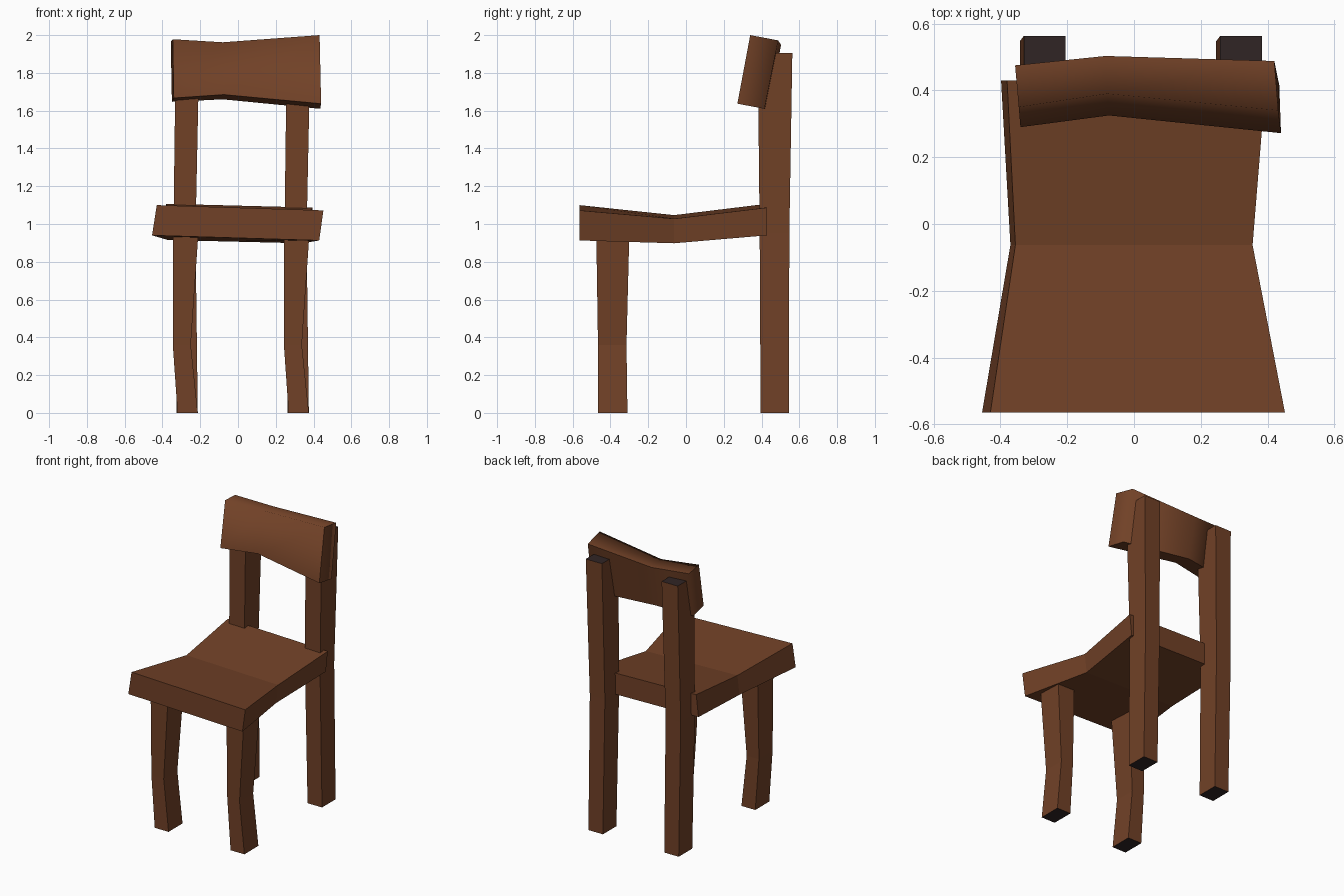
import bpy, bmesh, math
from mathutils import Vector

if "Cube" in bpy.data.objects:
    bpy.data.objects.remove(bpy.data.objects["Cube"])


def material(name, rgb):
    m = bpy.data.materials.new(name)
    m.diffuse_color = (*rgb, 1.0)
    m.use_nodes = True
    m.node_tree.nodes["Principled BSDF"].inputs["Base Color"].default_value = m.diffuse_color
    return m


WOOD = material("brown wood", (0.165, 0.053, 0.020))
END = material("dark end grain", (0.030, 0.018, 0.018))


def loft(name, rings, shift=0.0, dark_ends=False):
    """Skin a list of four-cornered rings and cap both ends."""
    bm = bmesh.new()
    loops = [[bm.verts.new(Vector(p) + Vector((shift, 0, 0))) for p in r] for r in rings]
    for a, b in zip(loops, loops[1:]):
        for i in range(4):
            j = (i + 1) % 4
            bm.faces.new((a[i], a[j], b[j], b[i]))
    for end in (loops[0], loops[-1]):
        cap = bm.faces.new(end)
        cap.material_index = 1 if dark_ends else 0
    bmesh.ops.recalc_face_normals(bm, faces=bm.faces[:])
    me = bpy.data.meshes.new(name)
    bm.to_mesh(me)
    bm.free()
    me.materials.append(WOOD)
    if dark_ends:
        me.materials.append(END)
    ob = bpy.data.objects.new(name, me)
    bpy.context.collection.objects.link(ob)
    return ob


def level(x0, x1, y0, y1, z):
    """Horizontal leg section."""
    return [(x0, y0, z), (x1, y0, z), (x1, y1, z), (x0, y1, z)]


# Legs: the right pair repeats the left pair, shifted sideways
front_leg = [
    level(-0.32, -0.213, -0.465, -0.31, 0.0),
    level(-0.345, -0.25, -0.466, -0.315, 0.36),
    level(-0.345, -0.21, -0.475, -0.30, 0.95),
]
back_leg = [
    level(-0.325, -0.213, 0.395, 0.545, 0.0),
    level(-0.342, -0.225, 0.39, 0.547, 0.95),
    level(-0.33, -0.205, 0.38, 0.563, 1.905),
]
for side, shift in (("left", 0.0), ("right", 0.588)):
    loft("front_leg_" + side, front_leg, shift, True)
    loft("back_leg_" + side, back_leg, shift, True)

# Seat: dips and narrows at the middle, leaning slightly to one side
# y, then (x, z) of top left, top right, bottom right, bottom left
seat = [
    (-0.565, (-0.43, 1.10), (0.452, 1.072), (0.43, 0.913), (-0.455, 0.94)),
    (-0.063, (-0.355, 1.047), (0.355, 1.028), (0.34, 0.898), (-0.37, 0.915)),
    (0.43, (-0.38, 1.107), (0.395, 1.087), (0.38, 0.94), (-0.398, 0.955)),
]
loft("seat", [[(x, y, z) for x, z in pts] for y, *pts in seat])

# Backrest: tilted, gently curved board
# each ring: top front, top back, bottom back, bottom front
rest = loft("backrest", [
    [(-0.345, 0.35, 1.978), (-0.356, 0.475, 1.965), (-0.35, 0.42, 1.647), (-0.34, 0.29, 1.667)],
    [(-0.08, 0.39, 1.962), (-0.085, 0.503, 1.948), (-0.08, 0.45, 1.66), (-0.075, 0.325, 1.685)],
    [(0.432, 0.34, 2.0), (0.42, 0.488, 1.972), (0.435, 0.415, 1.61), (0.44, 0.272, 1.637)],
])
bpy.ops.object.select_all(action='DESELECT')
rest.select_set(True)
bpy.context.view_layer.objects.active = rest
bpy.ops.object.shade_smooth_by_angle(angle=math.radians(89))
